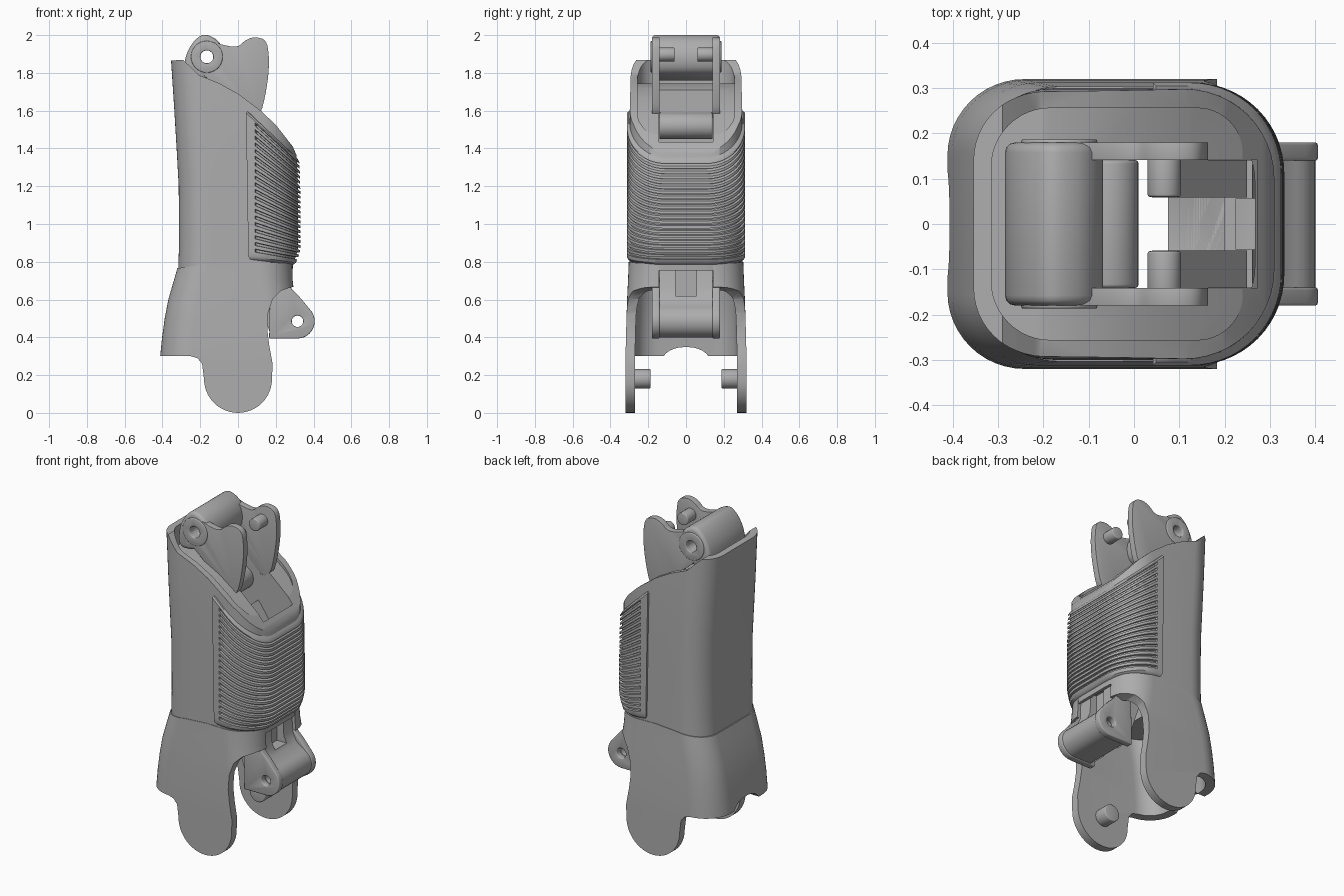
import bpy, bmesh
from math import sin, cos, radians

old = bpy.data.objects.get("Cube")
if old:
    bpy.data.objects.remove(old)

GREY = (0.42, 0.42, 0.42, 1)
mat = bpy.data.materials.new("mid grey")
mat.use_nodes = True
mat.diffuse_color = GREY
mat.node_tree.nodes["Principled BSDF"].inputs["Base Color"].default_value = GREY


def finish(obj, bevel=0):
    """Apply an optional bevel, then smooth shading with sharp edges."""
    bpy.ops.object.select_all(action='DESELECT')
    bpy.context.view_layer.objects.active = obj
    obj.select_set(True)
    if bevel:
        m = obj.modifiers.new("soft edges", 'BEVEL')
        m.width, m.segments, m.limit_method = bevel, 3, 'ANGLE'
        m.angle_limit = radians(50)
        bpy.ops.object.modifier_apply(modifier=m.name)
    bpy.ops.object.shade_smooth_by_angle(angle=radians(32))


def rings(name, loops):
    """Solid made by bridging equal-length loops and capping the ends."""
    bm = bmesh.new()
    rows = [[bm.verts.new(p) for p in loop] for loop in loops]
    n = len(rows[0])
    for a, b in zip(rows, rows[1:]):
        for i in range(n):
            j = (i + 1) % n
            bm.faces.new((a[i], a[j], b[j], b[i]))
    bm.faces.new(rows[0][::-1])
    bm.faces.new(rows[-1])
    bmesh.ops.recalc_face_normals(bm, faces=bm.faces)
    me = bpy.data.meshes.new(name)
    bm.to_mesh(me)
    bm.free()
    me.materials.append(mat)
    obj = bpy.data.objects.new(name, me)
    bpy.context.collection.objects.link(obj)
    return obj


def arc(cx, cy, r, a0, a1, n=12):
    return [(cx + r * cos(radians(a0 + (a1 - a0) * i / n)),
             cy + r * sin(radians(a0 + (a1 - a0) * i / n))) for i in range(n + 1)]


def soften(pts, times=2):
    """Corner-cutting of a closed outline."""
    for _ in range(times):
        out = []
        for (ax, ay), (bx, by) in zip(pts, pts[1:] + pts[:1]):
            out += [(ax * .75 + bx * .25, ay * .75 + by * .25),
                    (ax * .25 + bx * .75, ay * .25 + by * .75)]
        pts = out
    return pts


def prism(name, pts, y0, y1):
    return rings(name, [[(x, y, z) for x, z in pts] for y in (y0, y1)])


def rod(name, x, z, r, y0, y1):
    return prism(name, arc(x, z, r, 0, 350, 35), y0, y1)


def block(name, x0, x1, z0, z1, hy):
    return prism(name, [(x0, z0), (x1, z0), (x1, z1), (x0, z1)], -hy, hy)


def loft(name, sections):
    """Rounded rectangular sections: z, back x, front x, half width, radii."""
    loops = []
    for z, x0, x1, h, rb, rf in sections:
        o = (arc(x1 - rf, h - rf, rf, 0, 90) + arc(x0 + rb, h - rb, rb, 90, 180)
             + arc(x0 + rb, rb - h, rb, 180, 270) + arc(x1 - rf, rf - h, rf, 270, 360))
        loops.append([(x, y, z) for x, y in o])
    return rings(name, loops)


def carve(obj, cutter, op='DIFFERENCE'):
    m = obj.modifiers.new("carve", 'BOOLEAN')
    m.object, m.operation, m.solver = cutter, op, 'EXACT'
    bpy.ops.object.select_all(action='DESELECT')
    bpy.context.view_layer.objects.active = obj
    obj.select_set(True)
    bpy.ops.object.modifier_apply(modifier=m.name)
    bpy.data.objects.remove(cutter)


# Upper shell: tapered body trimmed to the sloping rim
upper = loft("upper_shell", [
    (.70, -.318, .285, .300, .15, .2), (.90, -.312, .30, .300, .15, .2),
    (1.2, -.314, .31, .300, .15, .2), (1.4, -.325, .31, .300, .15, .2),
    (1.6, -.337, .31, .298, .15, .2), (1.95, -.36, .31, .288, .15, .2)])
rim = [(-.5, .755), (.5, .755), (.5, 1.2), (.32, 1.34), (.29, 1.41), (.2, 1.525),
       (.12, 1.60), (0, 1.69), (-.1, 1.745), (-.21, 1.79), (-.26, 1.84),
       (-.29, 1.868), (-.5, 1.862)]
carve(upper, prism("rim_cut", rim, -.5, .5), 'INTERSECT')
# Sunken deck inside the rim
deck = loft("deck_cut", [(z, -.315, .24, .256, .13, .1) for z in (1.3, 2.3)])
carve(deck, prism("deck_floor", [(-.5, 1.745), (-.2, 1.745), (-.1, 1.72), (0, 1.667), (.12, 1.58),
                                 (.25, 1.465), (.5, 2.2), (-.5, 2.2)], -.5, .5), 'INTERSECT')
carve(upper, deck)
carve(upper, block("slot_cut", -.08, .272, .5, 2.1, .142))
finish(upper)

# Lower shell: flared skirt with two hanging side lobes
flare = [(-.05, -.412, .35, .32, .17, .16), (.3, -.412, .35, .32, .17, .16),
         (.4, -.402, .34, .318, .165, .16), (.5, -.388, .32, .315, .16, .16),
         (.6, -.369, .30, .312, .155, .16), (.7, -.34, .29, .307, .15, .17),
         (.85, -.297, .285, .301, .15, .18)]
lower = loft("lower_shell", flare)
carve(lower, loft("hollow_cut", [(z + (.1 if z > .8 else -.1 if z < 0 else 0),
                                 a + .05, b - .05, h - .05, rb - .04, rf - .04)
                                for z, a, b, h, rb, rf in flare]))
side = ([(-.5, .3), (-.25, .3), (-.215, .29), (-.19, .26)] + arc(0, .18, .18, 180, 360, 24)
        + [(.183, .26), (.165, .36), (.155, .44), (.16, .53), (.185, .605), (.225, .645),
           (.28, .665), (.5, .67), (.5, .785), (.15, .797), (0, .8), (-.15, .79),
           (-.34, .763), (-.5, .75)])
carve(lower, prism("side_cut", side, -.5, .5), 'INTERSECT')
carve(lower, block("lever_cut", .1, .5, .2, .9, .142))
arch = soften([(-.16, .2), (-.13, .298), (-.06, .348), (.06, .348), (.13, .298), (.16, .2)])
carve(lower, rings("arch_cut", [[(x, y, z) for y, z in arch] for x in (-.5, -.3)]))
finish(lower)


# Grip pad: a U-shaped wrap of sheared rows, pulled in where grooves run
def pad_row(t, inset=0, groove=0):
    x1 = .332 - .035 * max(0, 1 - t / .22) ** 2 - .008 * t ** 4 - inset
    h, g, back = .312 - inset, groove, .055 - .013 * t + inset
    half = [(back, -h), (.09, -h), (.097, g - h)]
    half += arc(x1 - .2, .2 - h, .2 - g, -90, 0, 14)
    inner = [(back, -.27)] + arc(.087, -.09, .18, -90, 0, 14)
    u = half + [(x, -y) for x, y in reversed(half)]
    u += [(x, -y) for x, y in inner] + inner[::-1]
    zb, k = .775 + .565 * t, .12 + .83 * t
    return [(x, y, zb + k * (.325 - x)) for x, y in u]


GROOVES = 20
rows = [pad_row(0, .022), pad_row(.012, .007), pad_row(.03)]
for i in range(GROOVES):
    t = .075 + .88 * i / (GROOVES - 1)
    rows += [pad_row(t - .012), pad_row(t - .010, 0, .013),
             pad_row(t + .006, 0, .013), pad_row(t + .010)]
rows += [pad_row(.975), pad_row(.992, .007), pad_row(1, .022)]
finish(rings("grip_pad", rows))

# Inner lever and its lower hinge
for s in (1, -1):
    finish(prism("lever_rail", [(.04, .8), (.17, .42), (.25, .62), (.25, 1.1), (.04, 1.4)],
                 s * .058, s * .141))
    cheek = prism("lower_hinge_cheek", arc(.315, .485, .091, -90, 45)
                  + [(.325, .615), (.285, .655), (.26, .70), (.17, .72), (.165, .394)],
                  s * .14, s * .18)
    carve(cheek, rod("hole_cut", .315, .485, .03, -.5, .5))
    finish(cheek, .006)
    # Lower pivot pegs
    finish(rod("lower_pivot_peg", 0, .18, .052, s * .188, s * .275), .006)
barrel = prism("lower_hinge_arm", arc(.315, .485, .086, -90, 60)
               + [(.30, .60), (.272, .66), (.262, .9), (.2, .9), (.2, .40)], -.141, .141)
carve(barrel, rod("hole_cut", .315, .485, .03, -.5, .5))
carve(barrel, block("recess_cut", .225, .5, .62, .95, .056))
finish(barrel)
finish(rod("inner_barrel", -.06, 1.52, .07, -.141, .141), .008)

# Upper hinge: rounded knuckle, fan-shaped arms, rings and pegs
knuckle = prism("upper_knuckle", soften([
    (-.285, 1.76), (-.285, 1.87), (-.25, 1.95), (-.2, 2.0), (-.16, 2.003), (-.1, 1.97),
    (-.065, 1.9), (-.075, 1.82), (-.12, 1.785), (-.2, 1.76)]), -.18, .18)
carve(knuckle, rod("hole_cut", -.165, 1.885, .034, -.5, .5))
finish(knuckle, .022)
fan = soften([(-.2, 1.94), (-.13, 1.965), (-.07, 1.945), (0, 1.935), (.04, 1.975), (.09, 1.992),
              (.15, 1.975), (.164, 1.9), (.163, 1.8), (.145, 1.68), (.12, 1.58),
              (.06, 1.55), (0, 1.62), (-.1, 1.72), (-.2, 1.8)])
for s in (1, -1):
    arm = prism("upper_arm", fan, s * .141, s * .18)
    ring = rod("upper_hinge_ring", -.165, 1.885, .084, s * .17, s * .187)
    for part, bevel in ((arm, .012), (ring, .005)):
        carve(part, rod("hole_cut", -.165, 1.885, .034, -.5, .5))
        finish(part, bevel)
    finish(rod("upper_pivot_peg", .067, 1.897, .037, s * .06, s * .15), .005)
